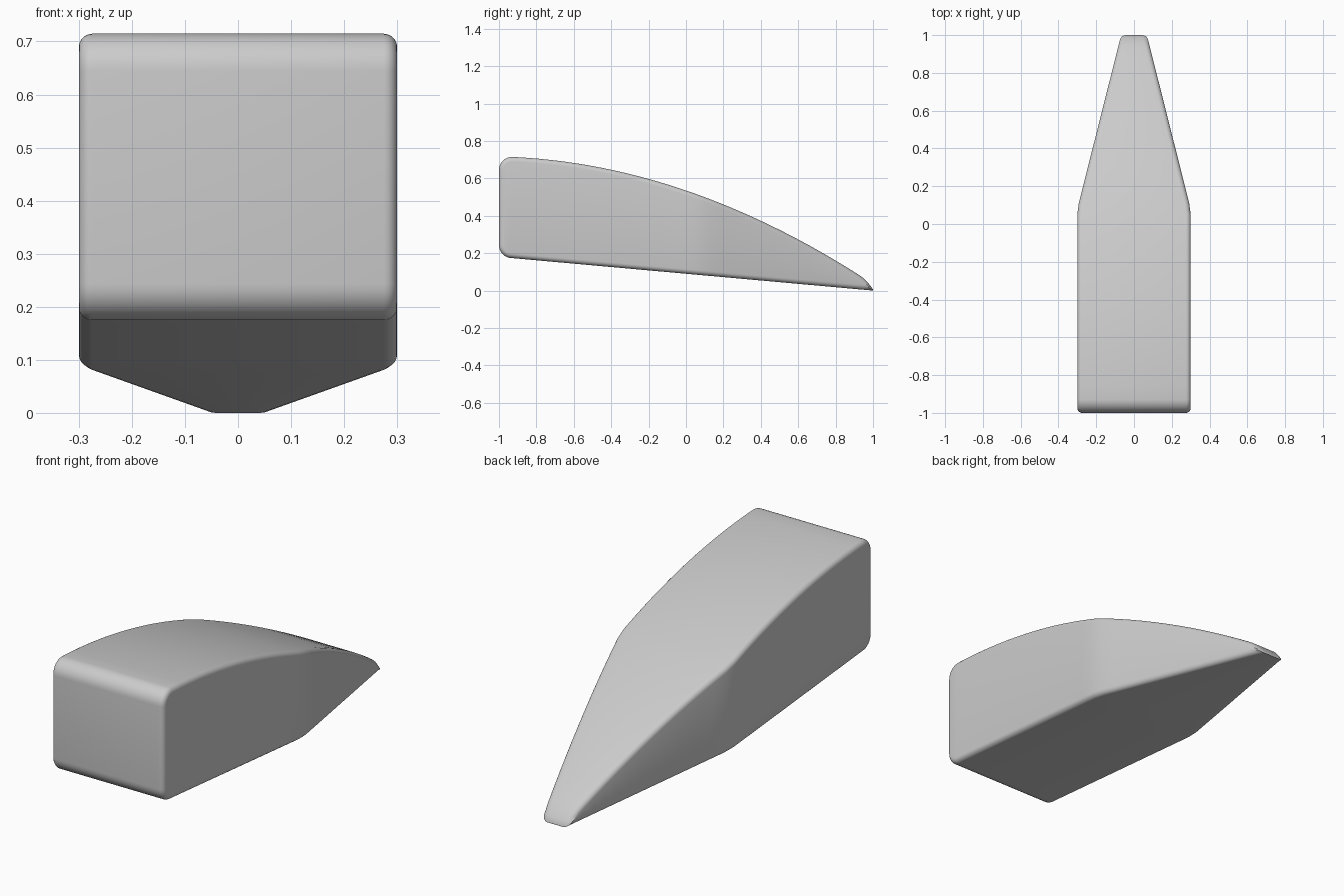
import bpy
import bmesh
from math import sin, cos, pi

cube = bpy.data.objects.get("Cube")
if cube:
    bpy.data.objects.remove(cube, do_unlink=True)

NOSE_R = 0.07    # rounding across the blunt end
EDGE_R = 0.025   # rounding along the long edges
ARC = 8
STEPS = 5
KINK = 0.08      # where the sides start to taper


def top(y):
    z = 0.535 - 0.341 * y - 0.159 * y * y
    tip = max(0, y - 0.93)
    return z - 5.85 * tip * tip


def bottom(y):
    return 0.09 * (1 - y)


def half_width(y):
    return 0.3 - max(0, y - KINK) * 0.252


def profile(inset):
    """Pairs of (y, low z, high z) along the side outline, drawn in by inset."""
    pairs = []
    start = NOSE_R - 1
    r = NOSE_R - inset
    for i in range(ARC):
        t = i / ARC * pi / 2
        rise = NOSE_R - r * sin(t)
        pairs.append((start - r * cos(t), bottom(start) + rise, top(start) - rise))
    body = [start + (KINK - 0.03 - start) * i / 14 for i in range(15)]
    body += [KINK + 0.03 + (0.9 - KINK) * i / 12 for i in range(12)]
    body += [0.93, 0.95, 0.97, 0.985, 1]
    for y in body:
        y = min(y, y - inset * 0.9 * max(0, y - 0.8) / 0.2)
        low, high = bottom(y), top(y)
        d = min(inset, (high - low) * 0.4)
        pairs.append((y, low + d, high - d))
    return pairs


# Rings of the outline from the left side face over the rounding to the right
bm = bmesh.new()
rings = []
for side in (1, -1):
    half = []
    for k in range(STEPS + 1):
        a = k / STEPS * pi / 2
        shrink = EDGE_R * (1 - cos(a))
        pull = EDGE_R * (1 - sin(a))
        row = [(bm.verts.new((side * (half_width(y) - shrink), y, lo)),
                bm.verts.new((side * (half_width(y) - shrink), y, hi)))
               for y, lo, hi in profile(pull)]
        half.append(row)
    rings += half if side == 1 else half[::-1]

# Side faces
for row in (rings[0], rings[-1]):
    for p, q in zip(row, row[1:]):
        bm.faces.new((p[0], q[0], q[1], p[1]))

# Top, bottom and both ends
for a, b in zip(rings, rings[1:]):
    for i in range(len(a) - 1):
        for j in (0, 1):
            bm.faces.new((a[i][j], a[i + 1][j], b[i + 1][j], b[i][j]))
    for i in (0, -1):
        bm.faces.new((a[i][0], a[i][1], b[i][1], b[i][0]))
bmesh.ops.recalc_face_normals(bm, faces=bm.faces)

mesh = bpy.data.meshes.new("wedge_body")
bm.to_mesh(mesh)
bm.free()
body = bpy.data.objects.new("wedge_body", mesh)
bpy.context.collection.objects.link(body)

# Plain grey finish
grey = bpy.data.materials.new("light_grey")
grey.use_nodes = True
colour = (0.6, 0.6, 0.6, 1)
grey.diffuse_color = colour
grey.node_tree.nodes["Principled BSDF"].inputs["Base Color"].default_value = colour
mesh.materials.append(grey)

bpy.ops.object.select_all(action="DESELECT")
body.select_set(True)
bpy.context.view_layer.objects.active = body
bpy.ops.object.shade_smooth_by_angle(angle=pi / 5)
